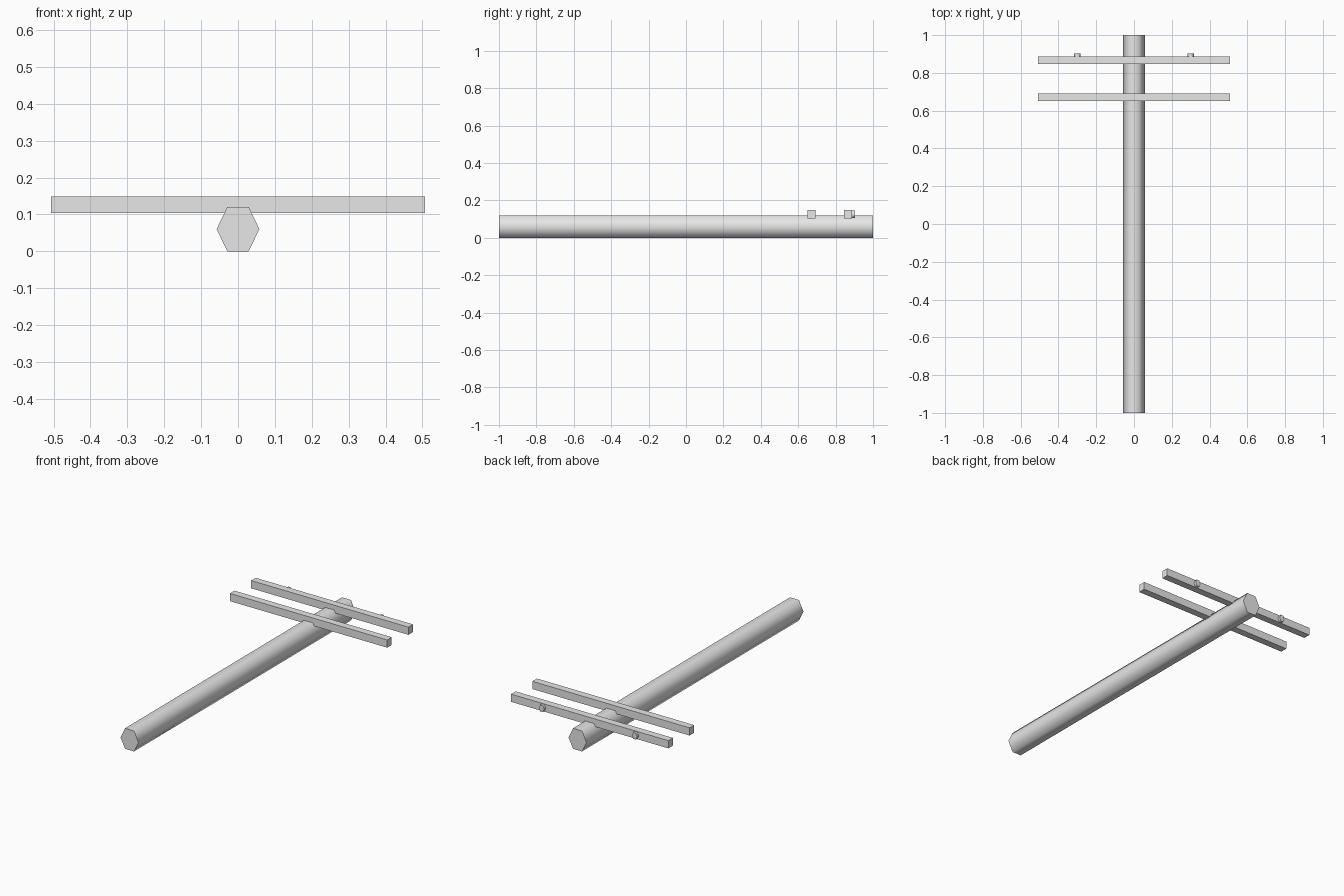
import bpy
from math import radians, pi

cube = bpy.data.objects.get("Cube")
if cube:
    bpy.data.objects.remove(cube, do_unlink=True)

grey = bpy.data.materials.new("plain_grey")
grey.use_nodes = True
colour = (0.8, 0.8, 0.8, 1)
grey.diffuse_color = colour
grey.node_tree.nodes["Principled BSDF"].inputs["Base Color"].default_value = colour


def finish(name):
    obj = bpy.context.object
    obj.name = name
    obj.data.materials.append(grey)
    bpy.ops.object.transform_apply(location=False, rotation=True, scale=True)
    return obj


def hex_rod(name, x, z, y0, y1, half_w, half_h):
    """Six-sided rod along y, with corners pointing sideways."""
    bpy.ops.mesh.primitive_cylinder_add(vertices=6, radius=1, depth=y1 - y0)
    obj = bpy.context.object
    obj.rotation_euler = (pi / 2, 0, 0)
    bpy.ops.object.transform_apply(location=False, rotation=True, scale=False)
    # A rotated hexagon has its corners up; turn them to the sides
    obj.rotation_euler = (0, pi / 2, 0)
    bpy.ops.object.transform_apply(location=False, rotation=True, scale=False)
    obj.scale = (half_w, 1, half_h / (3 ** 0.5 / 2))
    obj.location = (x, (y0 + y1) / 2, z)
    finish(name)
    bpy.ops.object.shade_smooth_by_angle(angle=radians(75))


def crossbar(name, y):
    bpy.ops.mesh.primitive_cube_add(size=1, location=(0, y, 0.126))
    bpy.context.object.scale = (1.015, 0.042, 0.045)
    finish(name)


# Pole lying along y
hex_rod("pole", 0, 0.06, -1, 1, 0.058, 0.06)

# Two crossbars near the far end
crossbar("lower_crossbar", 0.671)
crossbar("upper_crossbar", 0.867)

# Small pegs on the back of the upper crossbar
for side, x in (("left", 0.3), ("right", -0.3)):
    hex_rod(side + "_peg", x, 0.126, 0.867, 0.903, 0.017, 0.019)
